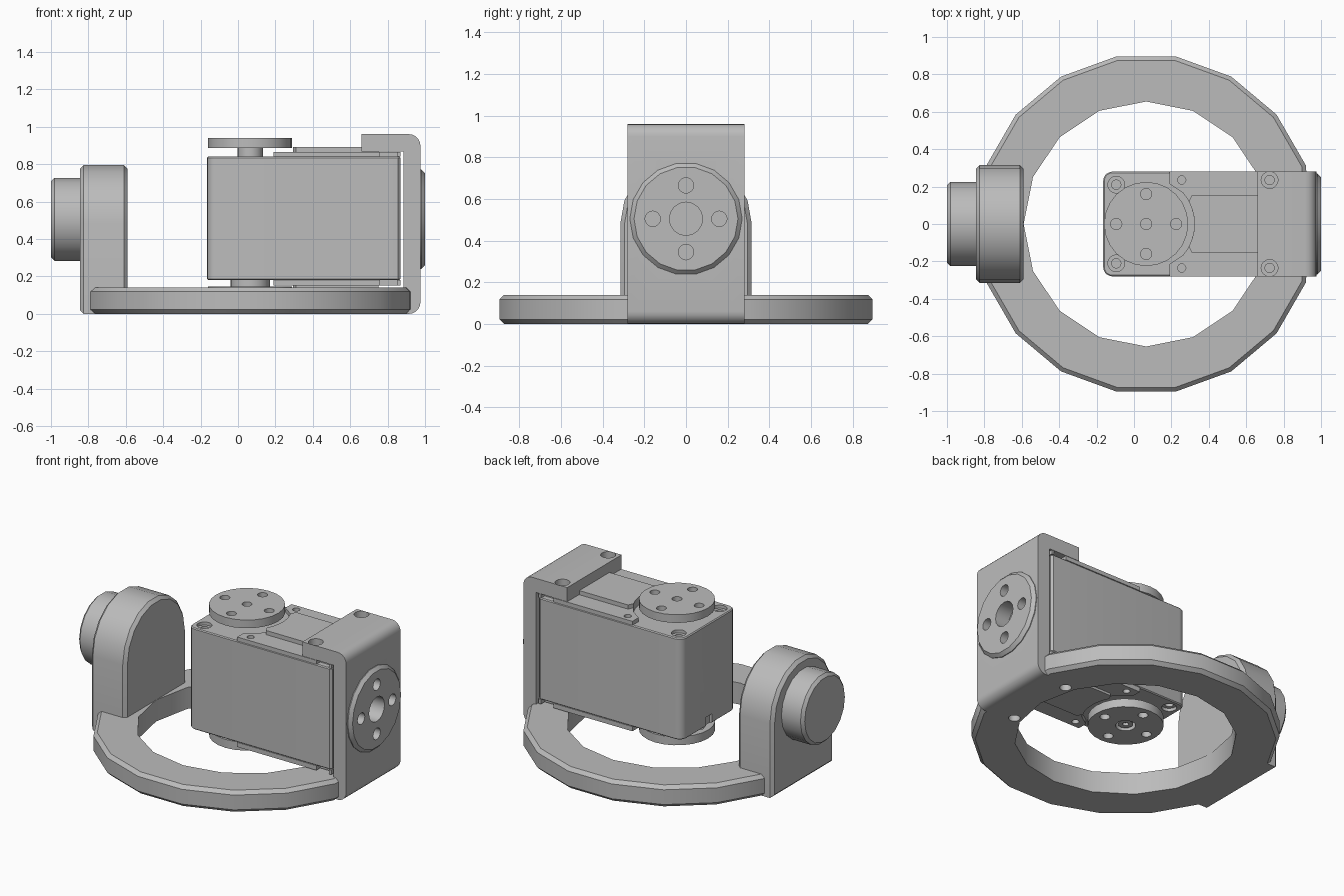
import bpy, bmesh, math
from mathutils import Vector

if "Cube" in bpy.data.objects:
    bpy.data.objects.remove(bpy.data.objects["Cube"], do_unlink=True)

grey = bpy.data.materials.new("plain_grey")
grey.use_nodes = True
colour = (0.5, 0.5, 0.5, 1)
grey.diffuse_color = colour
grey.node_tree.nodes["Principled BSDF"].inputs["Base Color"].default_value = colour

AXLE_X, AXLE_Z = 0.065, 0.505
MAP = {
    "x": lambda u, v, w: Vector((w, u, v)),
    "y": lambda u, v, w: Vector((u, w, v)),
    "z": lambda u, v, w: Vector((u, v, w)),
}


def arc(cx, cy, r, start, end, steps):
    """Points along an arc, angles in degrees."""
    angles = [math.radians(start + (end - start) * i / steps) for i in range(steps + 1)]
    return [(cx + r * math.cos(a), cy + r * math.sin(a)) for a in angles]


def circle(cx, cy, r, sides=18):
    return arc(cx, cy, r, 0, 360, sides)[:-1]


def prism(name, pts, axis, lo, hi, chamfer=0.0, ends=(True, True)):
    """Extrude a profile along an axis, chamfering the rims of the chosen ends."""
    bm = bmesh.new()
    to3d = MAP[axis]
    base = bm.faces.new([bm.verts.new(to3d(u, v, lo)) for u, v in pts])
    low_edges = list(base.edges)
    ext = bmesh.ops.extrude_face_region(bm, geom=[base], use_keep_orig=True)["geom"]
    shift = to3d(0, 0, hi - lo)
    for v in [g for g in ext if isinstance(g, bmesh.types.BMVert)]:
        v.co += shift
    high_edges = [g for g in ext if isinstance(g, bmesh.types.BMEdge)]
    rims = (low_edges if ends[0] else []) + (high_edges if ends[1] else [])
    if chamfer:
        bmesh.ops.bevel(bm, geom=rims, offset=chamfer, segments=1, affect="EDGES")
    bmesh.ops.recalc_face_normals(bm, faces=bm.faces)
    mesh = bpy.data.meshes.new(name)
    bm.to_mesh(mesh)
    bm.free()
    mesh.materials.append(grey)
    obj = bpy.data.objects.new(name, mesh)
    bpy.context.collection.objects.link(obj)
    return obj


def box(name, x0, x1, y0, y1, z0, z1):
    return prism(name, [(x0, y0), (x1, y0), (x1, y1), (x0, y1)], "z", z0, z1)


def cut(obj, cutter):
    """Subtract a cutter and remove it afterwards."""
    cutter.hide_render = True
    mod = obj.modifiers.new("cut", "BOOLEAN")
    mod.operation, mod.solver, mod.object = "DIFFERENCE", "EXACT", cutter
    bpy.context.view_layer.objects.active = obj
    bpy.ops.object.modifier_apply(modifier=mod.name)
    bpy.data.objects.remove(cutter, do_unlink=True)


def drill(obj, axis, u, v, r, lo, hi):
    cut(obj, prism("drill", circle(u, v, r, 16), axis, lo, hi))


def drill_cross(obj, axis, u, v, r, lo, hi, spread=0.16):
    for a, b in circle(u, v, spread, 4):
        drill(obj, axis, a, b, r, lo, hi)


# Base ring, outer rim kept inside the two uprights
rim = [(min(max(x, -0.83), 0.93), y) for x, y in circle(AXLE_X, 0, 0.91)]
ring = prism("base_ring", rim, "z", 0, 0.14, 0.022)
cut(ring, prism("ring_hole", circle(AXLE_X, 0, 0.655, 16), "z", -0.1, 0.3))
for y in (-0.235, 0.235):
    drill(ring, "z", 0.725, y, 0.035, -0.05, 0.1)

# Arched pivot support and its knob
arch = [(-0.315, 0), (0.315, 0)] + arc(0, 0.485, 0.315, 0, 180, 9)
prism("pivot_support", arch, "x", -0.845, -0.59, 0.02)
prism("pivot_knob", circle(0, AXLE_Z, 0.225), "x", -1, -0.845, 0.018, (True, False))

# Hooked bracket with rounded outer corners
hook = ([(0.885, 0)] + arc(0.915, 0.06, 0.06, -90, 0, 5)
        + arc(0.915, 0.9, 0.06, 0, 90, 5)
        + [(0.66, 0.96), (0.66, 0.868), (0.885, 0.868)])
bracket = prism("hook_bracket", hook, "y", -0.28, 0.28)
for y in (-0.235, 0.235):
    drill(bracket, "z", 0.725, y, 0.045, 0.91, 1.1)
    drill(bracket, "z", 0.725, y, 0.025, 0.8, 0.95)

# Disc on the outer face of the bracket, holes running into the bracket
disc = prism("bracket_disc", circle(0, AXLE_Z, 0.27), "x", 0.975, 1.0, 0.02, (False, True))
for part in (disc, bracket):
    drill(part, "x", 0, AXLE_Z, 0.08, 0.9, 1.1)
    drill_cross(part, "x", 0, AXLE_Z, 0.037, 0.93, 1.1)

# Motor housing with rounded free corners
outline = (arc(-0.115, 0.23, 0.05, 90, 180, 5) + arc(-0.115, -0.23, 0.05, 180, 270, 5)
           + [(0.855, -0.28), (0.868, -0.267), (0.868, 0.267), (0.855, 0.28)])
body = prism("motor_body", outline, "z", 0.18, 0.84, 0.006)
cut(body, box("cable_slot", -0.2, -0.15, -0.03, 0.03, 0.1, 0.24))
for y in (-0.21, 0.21):
    for out, inner, deep in ((0.9, 0.82, 0.78), (0.1, 0.2, 0.24)):
        lo, hi = sorted((out, inner))
        drill(body, "z", -0.095, y, 0.045, lo, hi)
        lo, hi = sorted((out, deep))
        drill(body, "z", -0.095, y, 0.025, lo, hi)

# Raised cover plates, hollowed around the horns, with a centre panel
cover = ([(0.868, 0.28), (0.19, 0.28), (0.19, 0.215)]
         + arc(AXLE_X, 0, 0.258, 40, -40, 8)
         + [(0.19, -0.215), (0.19, -0.28), (0.868, -0.28)])
panel = ([(0.75, 0.155), (0.31, 0.155)] + arc(AXLE_X, 0, 0.258, 28, -28, 6)
         + [(0.31, -0.155), (0.75, -0.155)])
for side, lo, hi in (("top", 0.84, 0.866), ("bottom", 0.15, 0.18)):
    plate = prism(side + "_cover", cover, "z", lo, hi)
    for y in (-0.235, 0.235):
        drill(plate, "z", 0.255, y, 0.022, lo - 0.1, hi + 0.1)
    for y in (-0.28, 0.28):
        cut(plate, box("notch", 0.76, 0.85, y - 0.04, y + 0.04, lo - 0.1, hi + 0.1))
prism("top_panel", panel, "z", 0.866, 0.893)
prism("bottom_panel", panel, "z", 0.135, 0.15)

# Horns above and below the housing, each on a hub
for side, lo, hi, hub_lo, hub_hi, hub_r in (
        ("top", 0.887, 0.94, 0.84, 0.887, 0.068),
        ("bottom", 0.09, 0.145, 0.145, 0.18, 0.105)):
    prism(side + "_hub", circle(AXLE_X, 0, hub_r), "z", hub_lo, hub_hi)
    horn = prism(side + "_horn", circle(AXLE_X, 0, 0.225, 24), "z", lo, hi)
    centre_r = 0.03 if side == "top" else 0.06
    drill(horn, "z", AXLE_X, 0, centre_r, lo - 0.1, hi + 0.1)
    drill_cross(horn, "z", AXLE_X, 0, 0.03, lo - 0.1, hi + 0.1)

# Screw in the lower horn
screw = prism("horn_screw", circle(AXLE_X, 0, 0.045, 12), "z", 0.1, 0.145)
drill(screw, "z", AXLE_X, 0, 0.018, 0.05, 0.12)

# Smooth the round walls, keep the corners sharp
for obj in bpy.context.scene.objects:
    obj.select_set(obj.type == "MESH")
bpy.context.view_layer.objects.active = ring
bpy.ops.object.shade_smooth_by_angle(angle=math.radians(30))
